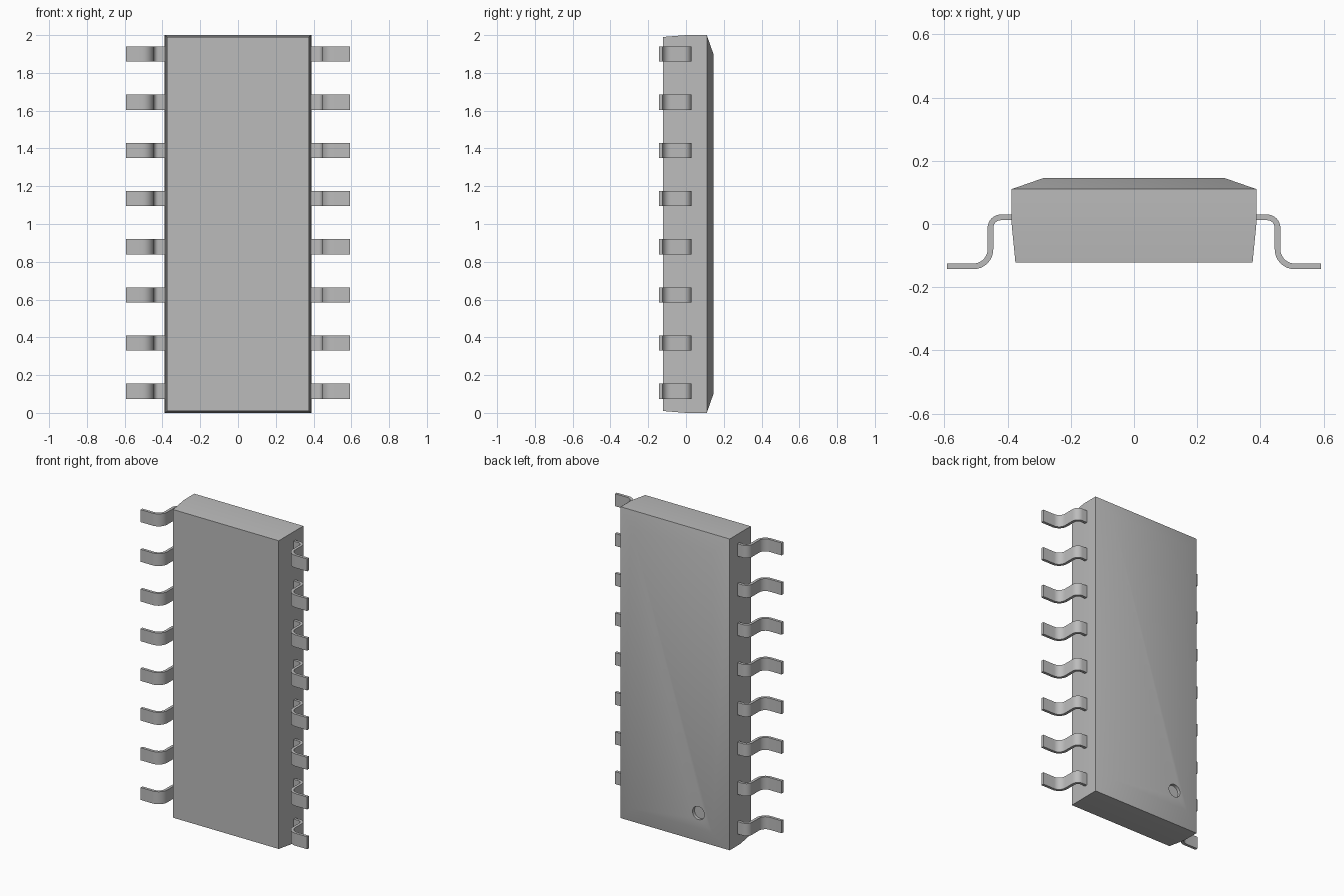
import bpy, bmesh, math
from mathutils import Vector

cube = bpy.data.objects.get("Cube")
if cube:
    bpy.data.objects.remove(cube, do_unlink=True)

GREY = (0.5, 0.5, 0.5, 1.0)
grey = bpy.data.materials.new("plain_grey")
grey.use_nodes = True
grey.diffuse_color = GREY
grey.node_tree.nodes["Principled BSDF"].inputs["Base Color"].default_value = GREY


def finish(name, bm):
    """Turn a bmesh into a grey object, smooth across shallow edges."""
    bmesh.ops.recalc_face_normals(bm, faces=bm.faces)
    mesh = bpy.data.meshes.new(name)
    bm.to_mesh(mesh)
    bm.free()
    mesh.materials.append(grey)
    obj = bpy.data.objects.new(name, mesh)
    bpy.context.collection.objects.link(obj)
    return obj


def smooth(obj):
    bpy.ops.object.select_all(action="DESELECT")
    obj.select_set(True)
    bpy.context.view_layer.objects.active = obj
    bpy.ops.object.shade_smooth_by_angle(angle=math.radians(30))


# Body: rectangular rings from front to back (depth, half width, end inset)
rings = [(-0.122, 0.375, 0.01), (0.0, 0.387, 0.0),
         (0.11, 0.388, 0.0), (0.145, 0.287, 0.1)]
bm = bmesh.new()
loops = [[bm.verts.new((sx * w, y, 1 + sz * (1 - inset)))
          for sx, sz in ((-1, -1), (1, -1), (1, 1), (-1, 1))]
         for y, w, inset in rings]
for a, b in zip(loops, loops[1:]):
    for i in range(4):
        j = (i + 1) % 4
        bm.faces.new((a[i], a[j], b[j], b[i]))
bm.faces.new(loops[0])
bm.faces.new(loops[-1])
body = finish("body", bm)

# Round orientation dimple cut into the back
bpy.ops.mesh.primitive_cylinder_add(vertices=32, radius=0.042, depth=0.04,
                                    location=(-0.19, 0.145, 0.2),
                                    rotation=(math.pi / 2, 0, 0))
cutter = bpy.context.object
cutter.name = "dimple_cutter"
cutter.hide_render = True
cutter.data.materials.append(grey)
cut = body.modifiers.new("dimple", "BOOLEAN")
cut.operation = "DIFFERENCE"
cut.solver = "EXACT"
cut.object = cutter
bpy.context.view_layer.objects.active = body
bpy.ops.object.modifier_apply(modifier=cut.name)
bpy.data.objects.remove(cutter, do_unlink=True)
smooth(body)


# Gull-wing leads: centre line offset both ways, then extruded upward
def arc(cx, cy, r, start, end, steps=8):
    angles = [math.radians(start + (end - start) * i / steps) for i in range(steps + 1)]
    return [Vector((cx + r * math.cos(t), cy + r * math.sin(t))) for t in angles]


HALF_T, HALF_H = 0.009, 0.04
path = ([Vector((0.37, 0.021))] + arc(0.421, -0.012, 0.033, 90, 0)
        + arc(0.508, -0.08, 0.054, 180, 270) + [Vector((0.592, -0.134))])


def lead(name, side, z):
    left, right = [], []
    for i, p in enumerate(path):
        d = (path[min(i + 1, len(path) - 1)] - path[max(i - 1, 0)]).normalized()
        if i in (0, len(path) - 1):
            d = Vector((1, 0))
        n = Vector((-d.y, d.x)) * HALF_T
        left.append(p + n)
        right.append(p - n)
    bm = bmesh.new()
    rows = [[bm.verts.new((side * p.x, p.y, z + h))
             for p, h in ((l, -HALF_H), (r, -HALF_H), (r, HALF_H), (l, HALF_H))]
            for l, r in zip(left, right)]
    for a, b in zip(rows, rows[1:]):
        for i in range(4):
            j = (i + 1) % 4
            bm.faces.new((a[i], a[j], b[j], b[i]))
    bm.faces.new(rows[0])
    bm.faces.new(rows[-1])
    smooth(finish(name, bm))


for k in range(8):
    for side, label in ((1, "left"), (-1, "right")):
        lead(f"{label}_lead_{k + 1}", side, 0.1145 + k * 0.255)
